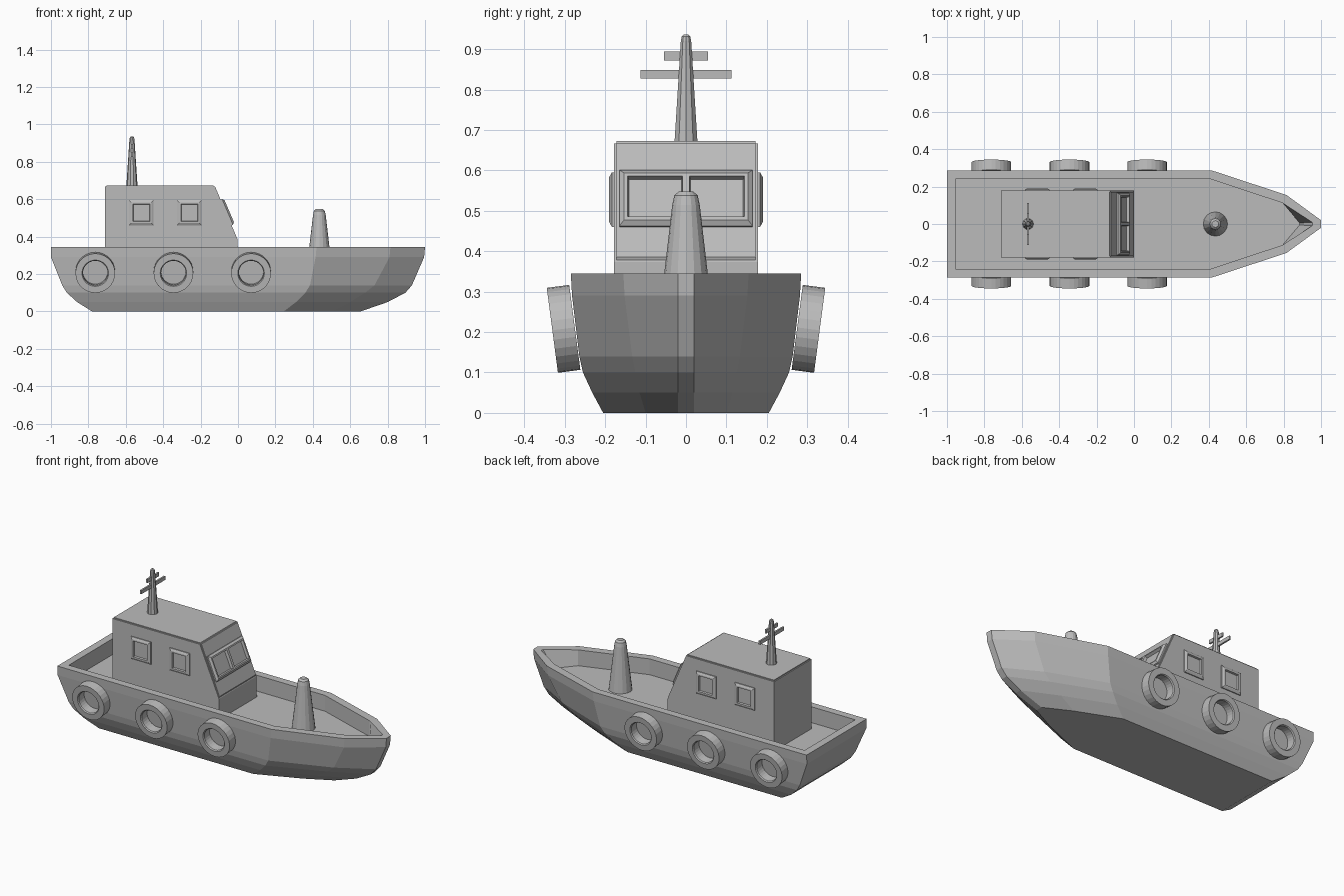
import bpy, bmesh
from math import radians, atan2, pi
from mathutils import Matrix, Vector

cube = bpy.data.objects.get("Cube")
if cube:
    bpy.data.objects.remove(cube, do_unlink=True)

grey = bpy.data.materials.new("plain grey")
grey.use_nodes = True
grey.diffuse_color = (0.5, 0.5, 0.5, 1)
grey.node_tree.nodes["Principled BSDF"].inputs["Base Color"].default_value = (0.5, 0.5, 0.5, 1)

DECK = 0.25
RIM = 0.345


def finish(name, bm, matrix=Matrix()):
    bmesh.ops.recalc_face_normals(bm, faces=bm.faces)
    mesh = bpy.data.meshes.new(name)
    bm.to_mesh(mesh)
    bm.free()
    mesh.materials.append(grey)
    ob = bpy.data.objects.new(name, mesh)
    ob.matrix_world = matrix
    bpy.context.collection.objects.link(ob)
    return ob


def loft(bm, rings, cap=True, closed=False):
    """Join equal point rings with quads."""
    loops = [[bm.verts.new(p) for p in ring] for ring in rings]
    pairs = list(zip(loops, loops[1:]))
    if closed:
        pairs.append((loops[-1], loops[0]))
    for a, b in pairs:
        for i in range(len(a)):
            j = (i + 1) % len(a)
            bm.faces.new((a[i], a[j], b[j], b[i]))
    if cap and not closed:
        bm.faces.new(loops[0])
        bm.faces.new(loops[-1])


def lathe(name, profile, sides, matrix, closed=False):
    """Spin (radius, z) pairs around z."""
    bm = bmesh.new()
    rings = [[Matrix.Rotation(2 * pi * i / sides, 3, 'Z') @ Vector((r, 0, z))
              for i in range(sides)] for r, z in profile]
    loft(bm, rings, closed=closed)
    return finish(name, bm, matrix)


def outline(z, xs, ys):
    half = [Vector((x, y, z)) for x, y in zip(xs, ys)]
    return half + [Vector((p.x, -p.y, p.z)) for p in reversed(half)]


# Hull: stern, shoulder, cheek and stem points at each height, then the inside
levels = [
    (0, (-.78, .245, .50, .655), .205, .10),
    (.05, (-.86, .31, .60, .80), .232, .115),
    (.10, (-.915, .36, .68, .895), .255, .125),
    (.14, (-.94, .385, .73, .93), .264, .133),
    (.29, (-1, .415, .81, .995), .282, .152),
    (RIM, (-1, .42, .815, 1), .285, .155),
]
rings = [outline(z, xs, (w, w, c, .02)) for z, xs, w, c in levels]
rings.append(outline(RIM, (-.955, .41, .795, .955), (.24, .24, .112, .008)))
rings.append(outline(DECK, (-.955, .41, .795, .885), (.24, .24, .112, .006)))
bm = bmesh.new()
loft(bm, rings)
finish("hull", bm)

# Cabin with raked front
bm = bmesh.new()
side = [(-.71, DECK), (0, DECK), (0, .38), (-.125, .673), (-.71, .673)]
loft(bm, [[(x, y, z) for x, z in side] for y in (-.178, .178)])
bmesh.ops.bevel(bm, geom=[e for e in bm.edges if min(v.co.z for v in e.verts) > .3],
                offset=.006, segments=2, affect='EDGES')
finish("cabin", bm)


def window(name, width, height, panes, depth, recess, matrix):
    """Chamfered frame with sunken panes, facing local z."""
    bm = bmesh.new()
    c = .012
    w, h = width / 2, height / 2
    base = [(-w, -h, 0), (w, -h, 0), (w, h, 0), (-w, h, 0)]
    shoulder = [(x, y, depth * .5) for x, y, _ in base]
    top = [(x * (w - c) / w, y * (h - c) / h, depth) for x, y, _ in base]
    loft(bm, [base, shoulder, top])
    if panes > 1:
        bmesh.ops.bisect_plane(bm, geom=bm.verts[:] + bm.edges[:] + bm.faces[:],
                               plane_co=(0, 0, 0), plane_no=(1, 0, 0))
    bm.normal_update()
    bmesh.ops.recalc_face_normals(bm, faces=bm.faces)
    glass = [f for f in bm.faces if all(v.co.z > depth * .99 for v in f.verts)]
    bmesh.ops.inset_individual(bm, faces=glass, thickness=.012)
    bmesh.ops.inset_individual(bm, faces=glass, thickness=.004, depth=-recess)
    return finish(name, bm, matrix)


# Side windows and fenders, mirrored
for s, tag in ((1, "left"), (-1, "right")):
    face = Matrix.Rotation(-s * pi / 2, 4, 'X')
    for i, x in enumerate((-.517, -.26)):
        window(f"{tag}_window_{i + 1}", .132, .135, 1, .013, .01,
               Matrix.Translation((x, s * .177, .528)) @ face)
    for i, x in enumerate((-.763, -.345, .07)):
        tilt = Matrix.Rotation(-s * radians(97.5), 4, 'X')
        ring = lathe(f"{tag}_fender_{i + 1}",
                     [(.066, -.028), (.106, -.028), (.106, .028), (.071, .028), (.066, .022)],
                     28, Matrix.Translation((x, s * .303, .208)) @ tilt, closed=True)
        ring.data.polygons.foreach_set("use_smooth", [False] * len(ring.data.polygons))

# Windscreen on the raked face
rake = Matrix.Rotation(atan2(.293, .125), 4, 'Y') @ Matrix.Rotation(pi / 2, 4, 'Z')
window("windscreen", .33, .15, 2, .02, .016, Matrix.Translation((-.065, 0, .528)) @ rake)

# Bow post and mast
lathe("bow_post", [(.065, DECK), (.034, .515), (.029, .538), (.018, .548)], 16,
      Matrix.Translation((.435, 0, 0)))
lathe("mast", [(.03, .668), (.0135, .92), (.011, .932), (.006, .936)], 10,
      Matrix.Translation((-.567, 0, 0)))

# Mast crossbars
for name, z, length in (("lower_crossbar", .838, .226), ("upper_crossbar", .883, .11)):
    bm = bmesh.new()
    bmesh.ops.create_cube(bm, size=1)
    finish(name, bm, Matrix.Translation((-.567, 0, z)) @ Matrix.Diagonal((.01, length, .022, 1)))
